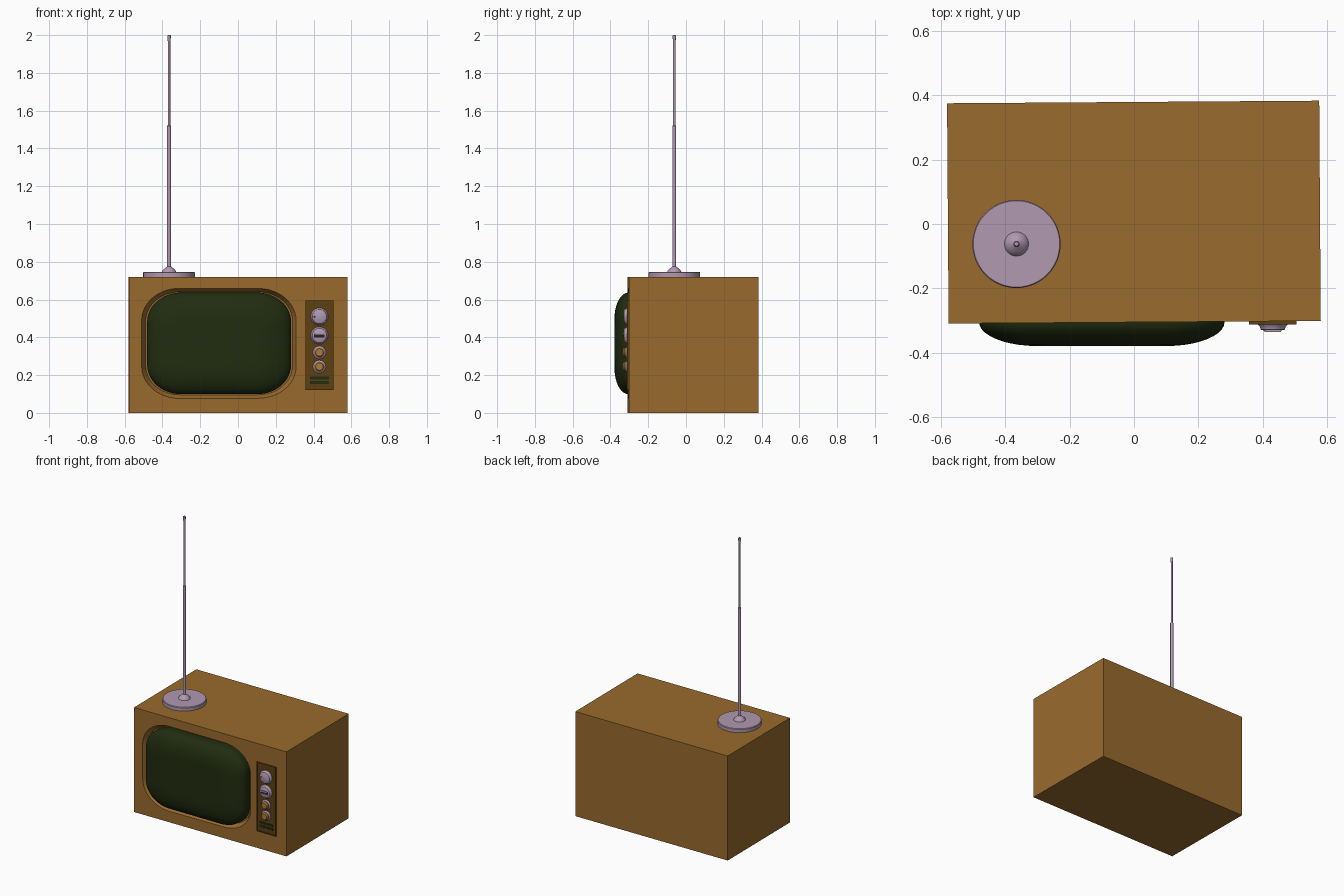
import bpy, bmesh, math
from mathutils import Matrix

if "Cube" in bpy.data.objects:
    bpy.data.objects.remove(bpy.data.objects["Cube"], do_unlink=True)


def material(name, rgb):
    m = bpy.data.materials.new(name)
    m.use_nodes = True
    m.diffuse_color = (*rgb, 1)
    m.node_tree.nodes["Principled BSDF"].inputs["Base Color"].default_value = (*rgb, 1)
    return m


WOOD = material("warm wood", (0.32, 0.145, 0.027))
GLASS = material("dark green glass", (0.015, 0.025, 0.005))
PANEL = material("dark panel brown", (0.11, 0.05, 0.006))
METAL = material("lilac metal", (0.44, 0.32, 0.44))
GOLD = material("dull gold", (0.42, 0.19, 0.05))
BLACK = material("dark slot", (0.02, 0.015, 0.02))

FRONT = -0.305
TILT = Matrix.Rotation(math.radians(0.4), 4, 'Z')


def finish(name, bm, mat, smooth=None):
    bmesh.ops.recalc_face_normals(bm, faces=bm.faces)
    me = bpy.data.meshes.new(name)
    bm.to_mesh(me)
    bm.free()
    me.materials.append(mat)
    ob = bpy.data.objects.new(name, me)
    bpy.context.collection.objects.link(ob)
    bpy.ops.object.select_all(action='DESELECT')
    ob.select_set(True)
    bpy.context.view_layer.objects.active = ob
    if smooth:
        bpy.ops.object.shade_smooth_by_angle(angle=math.radians(smooth))
    return ob


def box(name, lo, hi, mat, tilt=False):
    bm = bmesh.new()
    bmesh.ops.create_cube(bm, size=1)
    for v in bm.verts:
        v.co = [a + (b - a) * (c + 0.5) for a, b, c in zip(lo, hi, v.co)]
    if tilt:
        bm.transform(TILT)
    return finish(name, bm, mat)


def loft(name, rings, mat, smooth=None):
    """Skin a stack of closed rings and cap both ends."""
    bm = bmesh.new()
    loops = [[bm.verts.new(p) for p in ring] for ring in rings]
    n = len(loops[0])
    for a, b in zip(loops, loops[1:]):
        for i in range(n):
            j = (i + 1) % n
            bm.faces.new((a[i], a[j], b[j], b[i]))
    bm.faces.new(loops[0])
    bm.faces.new(loops[-1])
    return finish(name, bm, mat, smooth)


def rounded(cx, cz, hw, hh, rx, rz, y, n=12):
    """Rectangle with elliptical corners, in the plane of the front."""
    pts = []
    for q, (sx, sz) in enumerate(((1, 1), (-1, 1), (-1, -1), (1, -1))):
        for i in range(n + 1):
            a = math.pi / 2 * (q + i / n)
            pts.append((cx + sx * (hw - rx) + rx * math.cos(a), y,
                        cz + sz * (hh - rz) + rz * math.sin(a)))
    return pts


def lathe(name, profile, loc, mat, front=False, n=32):
    """Turn (radius, height) pairs about z, or about -y for front controls."""
    rings = []
    for r, h in profile:
        ring = []
        for i in range(n):
            a = 2 * math.pi * i / n
            u, v = r * math.cos(a), r * math.sin(a)
            off = (u, -h, v) if front else (u, v, h)
            ring.append([p + o for p, o in zip(loc, off)])
        rings.append(ring)
    return loft(name, rings, mat, 35)


# Cabinet with a tapered recess around the screen
cabinet = box("cabinet", (-0.578, FRONT, 0), (0.578, 0.379, 0.72), WOOD, True)
CX, CZ = -0.1, 0.368
cutter = loft("recess_cutter", [
    rounded(CX, CZ, 0.42, 0.302, 0.21, 0.18, FRONT - 0.03),
    rounded(CX, CZ, 0.409, 0.291, 0.2, 0.17, FRONT),
    rounded(CX, CZ, 0.389, 0.272, 0.18, 0.155, FRONT + 0.035)], WOOD)
cut = cabinet.modifiers.new("recess", 'BOOLEAN')
cut.operation, cut.solver, cut.object = 'DIFFERENCE', 'EXACT', cutter
bpy.context.view_layer.objects.active = cabinet
bpy.ops.object.modifier_apply(modifier="recess")
bpy.data.objects.remove(cutter, do_unlink=True)

# Bulging picture tube
rings = [rounded(CX, CZ, 0.381, 0.269, 0.18, 0.155, FRONT + 0.04)]
for k in range(11):
    a = math.pi / 2 * k / 10
    f = 1 - math.cos(a)
    rings.append(rounded(CX, CZ, 0.381 - 0.18 * f, 0.269 - 0.14 * f,
                         0.18 - 0.12 * f, 0.155 - 0.1 * f,
                         FRONT - 0.074 * math.sin(a)))
loft("screen", rings, GLASS, 50)

# Control panel with a raised rim
PX = 0.431
box("control_panel", (0.358, FRONT - 0.003, 0.12), (0.505, FRONT + 0.02, 0.595), PANEL)
for side, x in (("right", 0.358), ("left", 0.498)):
    box("panel_rim_" + side, (x, FRONT - 0.007, 0.12), (x + 0.007, FRONT, 0.595), PANEL)
for side, z in (("bottom", 0.12), ("top", 0.588)):
    box("panel_rim_" + side, (0.358, FRONT - 0.007, z), (0.505, FRONT, z + 0.007), PANEL)

# Channel dials
for name, z in (("upper", 0.51), ("lower", 0.41)):
    lathe(name + "_dial", [(0.046, 0), (0.046, 0.007), (0.04, 0.014), (0.038, 0.022),
                           (0.035, 0.024)], (PX, FRONT, z), METAL, True)
box("upper_dial_mark", (PX - 0.03, FRONT - 0.026, 0.506), (PX - 0.022, FRONT - 0.02, 0.514), BLACK)
box("lower_dial_slot", (PX - 0.028, FRONT - 0.026, 0.4), (PX + 0.028, FRONT - 0.02, 0.419), BLACK)
box("lower_dial_grip", (PX - 0.026, FRONT - 0.03, 0.414), (PX + 0.026, FRONT - 0.02, 0.422), METAL)

# Small knobs
for name, z in (("upper", 0.32), ("lower", 0.245)):
    lathe(name + "_knob_collar", [(0.034, 0), (0.034, 0.006), (0.026, 0.012)],
          (PX, FRONT, z), METAL, True)
    lathe(name + "_knob", [(0.026, 0), (0.026, 0.02), (0.02, 0.028)],
          (PX, FRONT, z), GOLD, True)

# Speaker slots
for name, z in (("upper", 0.178), ("lower", 0.153)):
    box(name + "_speaker_slot", (PX - 0.05, FRONT - 0.006, z), (PX + 0.05, FRONT, z + 0.015), GLASS)

# Antenna
AT = (-0.365, -0.062, 0)
lathe("antenna_base", [(0.137, 0.72), (0.137, 0.742), (0.134, 0.746)], AT, METAL, n=48)
lathe("antenna_boss", [(0.038, 0.745), (0.034, 0.755), (0.024, 0.764), (0.014, 0.772),
                       (0.01, 0.775)], AT, METAL)
lathe("antenna_lower_rod", [(0.01, 0.77), (0.01, 1.52), (0.007, 1.522)], AT, METAL, n=16)
lathe("antenna_upper_rod", [(0.0065, 1.5), (0.0065, 1.97)], AT, METAL, n=16)
lathe("antenna_tip", [(0.0065, 1.965), (0.009, 1.985), (0.009, 1.997), (0.006, 2)], AT, METAL, n=16)
